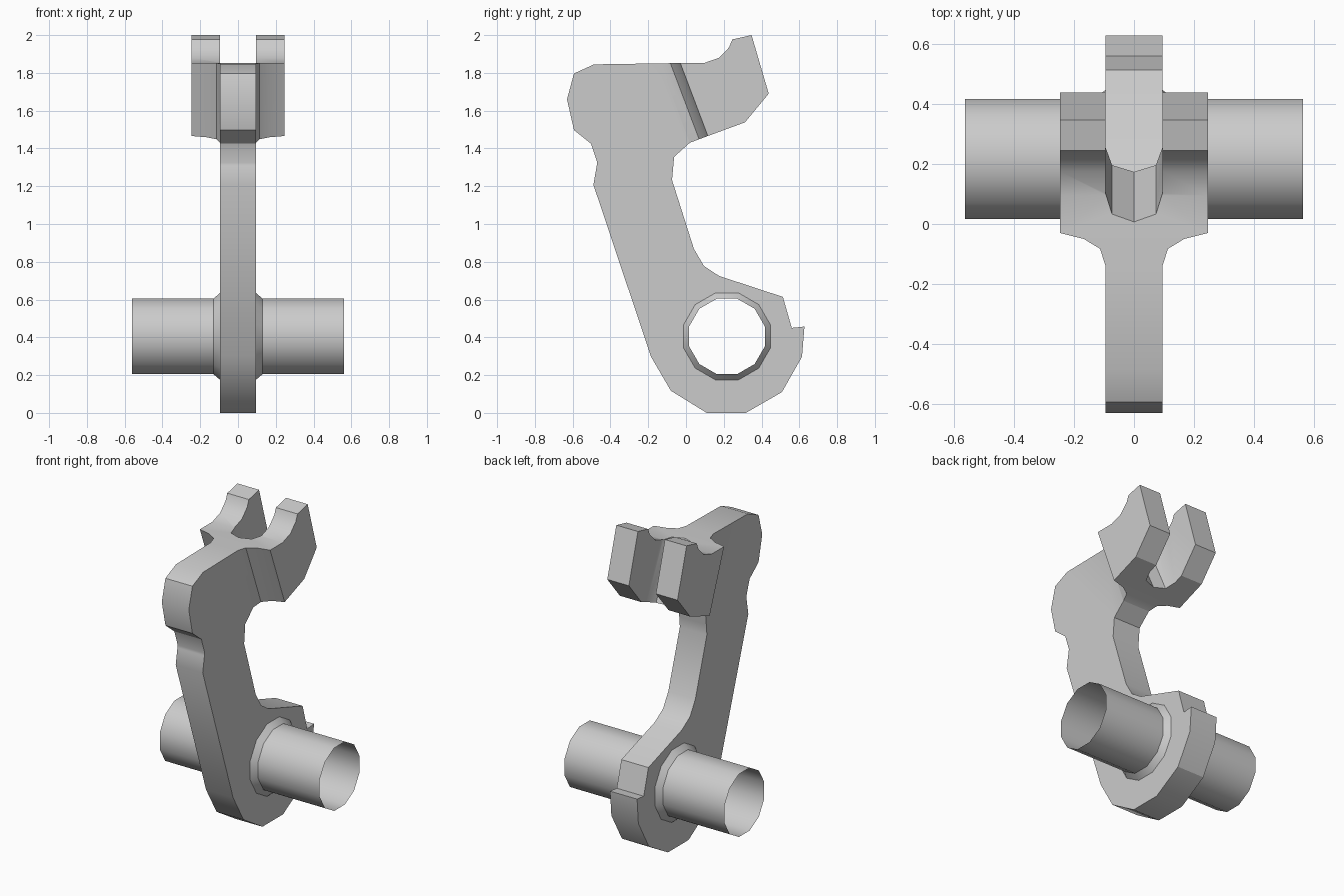
import bpy, bmesh, math

if "Cube" in bpy.data.objects:
    bpy.data.objects.remove(bpy.data.objects["Cube"])

AX_Y, AX_Z = 0.217, 0.405      # pivot axis
R_TUBE, R_COLLAR = 0.207, 0.238
HALF_ARM, HALF_HEAD = 0.095, 0.247


def make_object(name, bm):
    bmesh.ops.recalc_face_normals(bm, faces=bm.faces)
    me = bpy.data.meshes.new(name)
    bm.to_mesh(me)
    bm.free()
    ob = bpy.data.objects.new(name, me)
    bpy.context.collection.objects.link(ob)
    return ob


def loft(name, rings, caps=True):
    """Skin a list of equal-length point rings."""
    bm = bmesh.new()
    vs = [[bm.verts.new(p) for p in r] for r in rings]
    n = len(vs[0])
    for a, b in zip(vs, vs[1:]):
        for i in range(n):
            j = (i + 1) % n
            bm.faces.new((a[i], a[j], b[j], b[i]))
    if caps:
        bm.faces.new(vs[0])
        bm.faces.new(vs[-1])
    return make_object(name, bm)


def side_prism(name, pts, x0, x1):
    return loft(name, [[(x, y, z) for y, z in pts] for x in (x0, x1)])


def slanted_prism(name, plan, z0, z1, slope):
    """Plan outline given at z = 1.852, leaning back as it goes down."""
    return loft(name, [[(x, y + slope * (1.852 - z), z) for x, y in plan]
                       for z in (z0, z1)])


def ring(x, r):
    return [(x, AX_Y + r * math.cos(math.radians(15 + 30 * i)),
             AX_Z + r * math.sin(math.radians(15 + 30 * i))) for i in range(12)]


def finish(ob, angle):
    bpy.ops.object.select_all(action='DESELECT')
    ob.select_set(True)
    bpy.context.view_layer.objects.active = ob
    bpy.ops.object.shade_smooth_by_angle(angle=math.radians(angle))


def cut(ob, cutter):
    m = ob.modifiers.new("cut", 'BOOLEAN')
    m.operation, m.solver, m.object = 'DIFFERENCE', 'EXACT', cutter
    bpy.context.view_layer.objects.active = ob
    bpy.ops.object.modifier_apply(modifier=m.name)
    bpy.data.objects.remove(cutter)


# Lever body: side outline at full head width
outline = [(-0.487, 1.845), (-0.593, 1.797), (-0.63, 1.66), (-0.593, 1.497),
           (-0.503, 1.425), (-0.47, 1.325), (-0.49, 1.207), (-0.185, 0.297),
           (-0.08, 0.117), (0.11, 0), (0.317, 0), (0.508, 0.11),
           (0.614, 0.297), (0.627, 0.457), (0.56, 0.45), (0.513, 0.614),
           (0.175, 0.725), (0.095, 0.778), (0.042, 0.868), (-0.074, 1.233),
           (-0.063, 1.355), (0.02, 1.43), (0.116, 1.466), (0.312, 1.538),
           (0.438, 1.69), (0.347, 2.0), (0.245, 1.977), (0.228, 1.935),
           (0.175, 1.88), (0.095, 1.852), (-0.03, 1.852)]
body = side_prism("lever_body", outline, -HALF_HEAD, HALF_HEAD)

# Narrow the arm on both sides, leaving filleted shoulders on the head
for s in (-1, 1):
    xs = sorted((s * HALF_ARM, s * 0.5))
    cut(body, side_prism("arm_cutter", [(-1, -0.1), (1, -0.1), (1, 1.31), (-1, 1.31)], *xs))
    shoulder = [(0.095, -1.5), (0.095, -0.14), (0.113, -0.083), (0.167, -0.05),
                (0.247, -0.03), (0.5, -0.03), (0.5, -1.5)]
    cut(body, slanted_prism("shoulder_cutter", [(s * x, y) for x, y in shoulder],
                            1.3, 2.2, 0.378))

# Fork slot with rounded floor
slot = [(-0.095, 1.5), (-0.095, 0.103), (-0.073, 0.033), (0, 0.007),
        (0.073, 0.033), (0.095, 0.103), (0.095, 1.5)]
cut(body, slanted_prism("slot_cutter", slot, 1.25, 2.2, 0.457))

# Pivot hole, with its wall left open for the tube
cut(body, loft("hole_cutter", [ring(-0.4, R_COLLAR), ring(0.4, R_COLLAR)]))
bm = bmesh.new()
bm.from_mesh(body.data)
wall = [f for f in bm.faces if abs(f.normal.x) < 0.1 and
        all(math.hypot(v.co.y - AX_Y, v.co.z - AX_Z) < R_COLLAR + 0.005 for v in f.verts)]
bmesh.ops.delete(bm, geom=wall, context='FACES')
bm.to_mesh(body.data)
bm.free()
finish(body, 30)

# Open pivot tube and its two tapered collars
tube = loft("pivot_tube", [ring(-0.562, R_TUBE), ring(0.562, R_TUBE)], caps=False)
finish(tube, 35)
for s, side in ((-1, "left"), (1, "right")):
    collar = loft("collar_" + side, [ring(s * HALF_ARM, R_COLLAR), ring(s * 0.13, R_TUBE)],
                  caps=False)
    finish(collar, 35)
